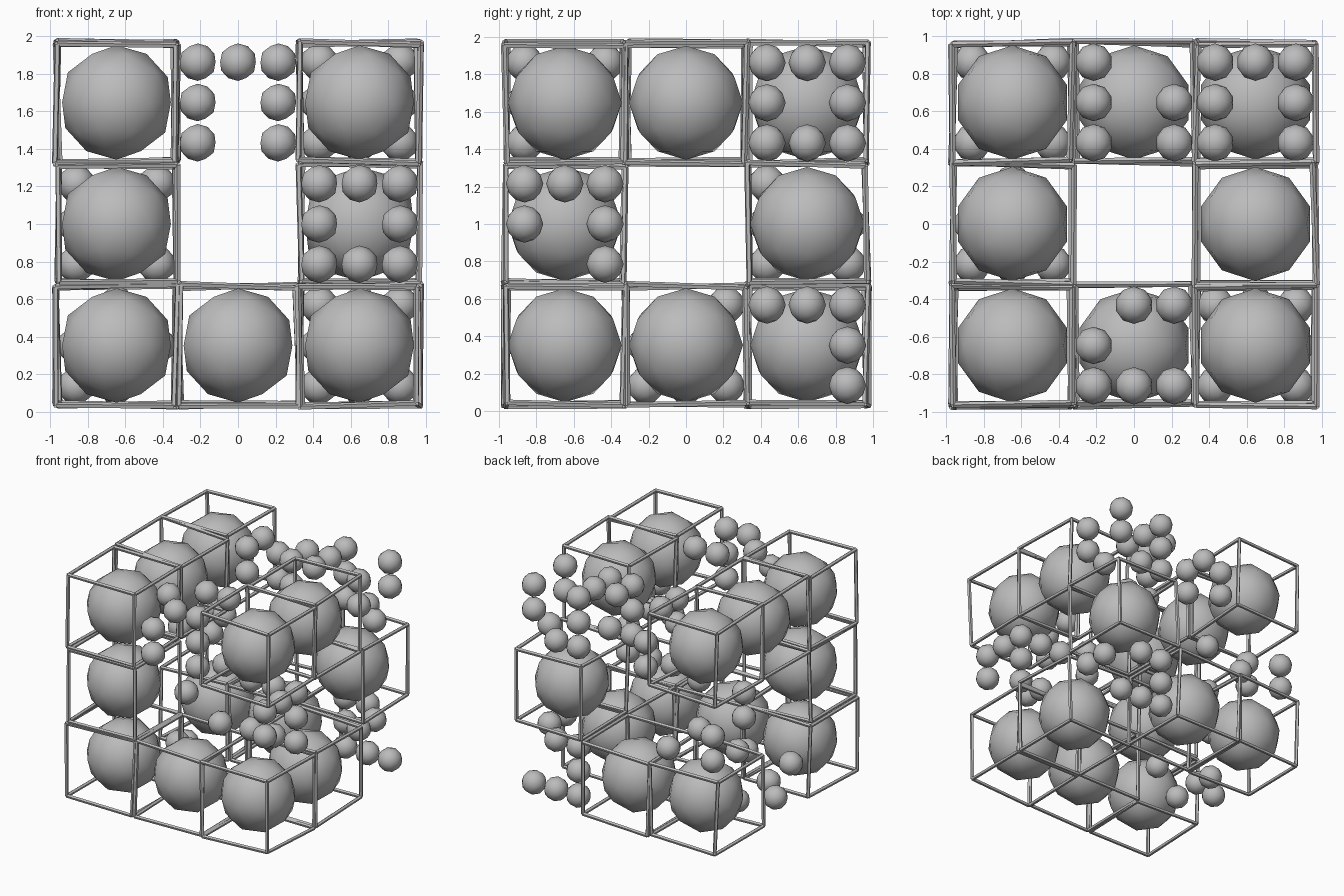
import bpy, bmesh, random
from itertools import product
from mathutils import Vector, Matrix

random.seed(4)
if "Cube" in bpy.data.objects:
    bpy.data.objects.remove(bpy.data.objects["Cube"])

PITCH = 0.648          # spacing of the large cells
SUB = 0.215            # spacing of the small balls in a cell
HALF = 0.316           # half side of a wire frame
CENTRE = Vector((0, 0, 1))
SIGN = {"-": -1, "0": 0, "+": 1}

grey = bpy.data.materials.new("light grey")
grey.use_nodes = True
colour = (0.5, 0.5, 0.5, 1)
grey.diffuse_color = colour
grey.node_tree.nodes["Principled BSDF"].inputs["Base Color"].default_value = colour


def cell(code):
    """Turn a code such as '+0-' into a grid direction."""
    return Vector([SIGN[c] for c in code])


def finish(bm, name, smooth):
    mesh = bpy.data.meshes.new(name)
    bm.to_mesh(mesh)
    bm.free()
    mesh.materials.append(grey)
    for p in mesh.polygons:
        p.use_smooth = smooth
    obj = bpy.data.objects.new(name, mesh)
    bpy.context.collection.objects.link(obj)


def ball(bm, centre, radius):
    bmesh.ops.create_icosphere(bm, subdivisions=2, radius=radius,
                               matrix=Matrix.Translation(centre))


def strut(bm, a, b, radius=0.016):
    d = b - a
    turn = d.to_track_quat("Z", "Y").to_matrix().to_4x4()
    bmesh.ops.create_cone(bm, cap_ends=True, segments=5, radius1=radius,
                          radius2=radius, depth=d.length,
                          matrix=Matrix.Translation((a + b) / 2) @ turn)


def frame(bm, centre):
    """Slightly crooked wire cube."""
    corners = {}
    for s in product((-1, 1), repeat=3):
        wobble = Vector([random.uniform(-0.014, 0.014) for _ in range(3)])
        corners[s] = centre + Vector(s) * HALF + wobble
    for s, t in product(corners, repeat=2):
        if s < t and sum(p != q for p, q in zip(s, t)) == 1:
            strut(bm, corners[s], corners[t])


# Cells that break up into small balls, with the balls each one holds
clusters = {
    "0-+": "+-+ +-0 +-- 0-+ 0++ -0+ --- +++ --0",
    "0++": "-0+ --+ --0 -+0 -+- +-+ +0+ +-0 +--",
    "+-0": "+-+ +-0 +++ ++0 ++- 0++ 0+- -+- --0 -++ +0+",
    "+++": "+++ ++0 -++ -+0 -+- 0+- +0- -0+ --+ --- +-+ +-0",
    "++-": "++- 0+- -+- -+0 -++ 0++ +0+ +-+",
    "-+0": "--0 --+ -+0 -+- ++- +-+ +--",
    "-0-": "--0 -0- 0+- 0++ 0-- +-0",
}

# All twenty sponge cells: at least two non-zero directions
for triple in product("-0+", repeat=3):
    code = "".join(triple)
    if code.count("0") > 1:
        continue
    centre = CENTRE + cell(code) * PITCH
    if code in clusters:
        bm = bmesh.new()
        for sub in clusters[code].split():
            ball(bm, centre + cell(sub) * SUB, 0.1)
        finish(bm, "small_ball_cluster", True)
    else:
        bm = bmesh.new()
        ball(bm, centre, 0.305)
        finish(bm, "large_ball", True)
        bm = bmesh.new()
        frame(bm, centre)
        finish(bm, "wire_frame", False)
